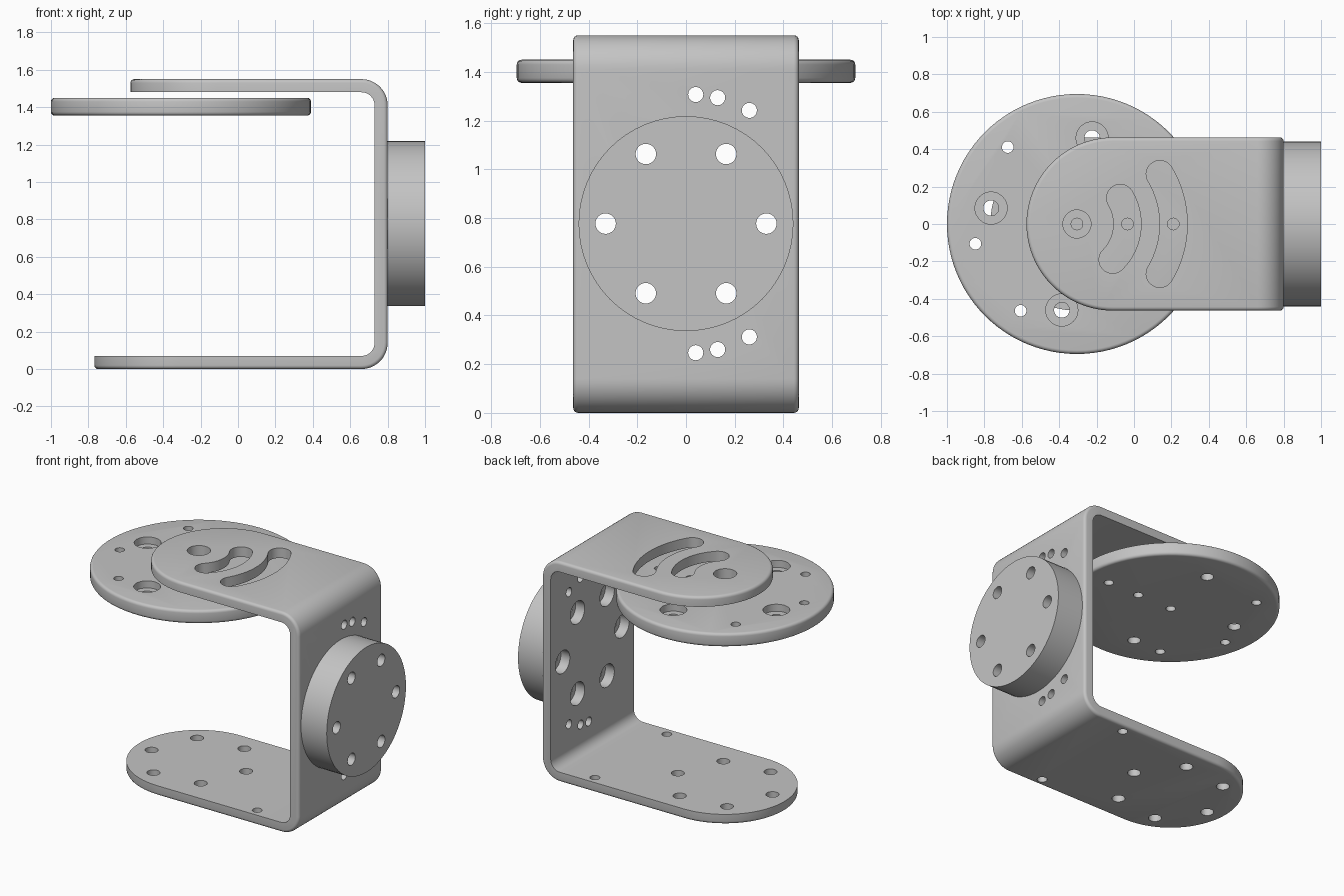
import bpy, bmesh
from math import sin, cos, pi, radians, hypot

cube = bpy.data.objects.get("Cube")
if cube:
    bpy.data.objects.remove(cube, do_unlink=True)

GREY = (0.55, 0.55, 0.55, 1.0)
metal = bpy.data.materials.new("grey metal")
metal.use_nodes = True
metal.diffuse_color = GREY
metal.node_tree.nodes["Principled BSDF"].inputs["Base Color"].default_value = GREY

# Main dimensions
WIDTH, THICK, BEND, HEIGHT, WALL = 0.463, 0.07, 0.14, 1.55, 0.80
PIVOT = -0.305          # x of the disc centre and of the lower flange's round end
MID = 0.777             # height of the hub axis


def make_object(name, bm):
    bmesh.ops.recalc_face_normals(bm, faces=bm.faces)
    mesh = bpy.data.meshes.new(name)
    bm.to_mesh(mesh)
    bm.free()
    mesh.materials.append(metal)
    obj = bpy.data.objects.new(name, mesh)
    bpy.context.collection.objects.link(obj)
    return obj


def circle(u, v, r, n=32):
    return [(u + r * cos(2 * pi * i / n), v + r * sin(2 * pi * i / n)) for i in range(n)]


def ring(u, v, r, degrees):
    return [(u + r * cos(radians(d)), v + r * sin(radians(d))) for d in degrees]


def slot(u, v, r, half, start, end, n=16):
    """Outline of a curved slot with round ends."""
    a, b = radians(start), radians(end)
    pts = []
    for i in range(n + 1):
        t = a + (b - a) * i / n
        pts.append((u + (r + half) * cos(t), v + (r + half) * sin(t)))
    for base, turn in ((b, 0), (a, pi)):
        cu, cv = u + r * cos(base), v + r * sin(base)
        pts += [(cu + half * cos(base + turn + pi * i / n),
                 cv + half * sin(base + turn + pi * i / n)) for i in range(1, n)]
        if turn == 0:
            for i in range(n + 1):
                t = b + (a - b) * i / n
                pts.append((u + (r - half) * cos(t), v + (r - half) * sin(t)))
    return pts


def prism(bm, outline, lo, hi, axis="z"):
    def place(p, h):
        return (h, p[0], p[1]) if axis == "x" else (p[0], p[1], h)
    low = [bm.verts.new(place(p, lo)) for p in outline]
    high = [bm.verts.new(place(p, hi)) for p in outline]
    bm.faces.new(low[::-1])
    bm.faces.new(high)
    for i in range(len(low)):
        j = (i + 1) % len(low)
        bm.faces.new((low[i], low[j], high[j], high[i]))


def cut(target, prisms):
    """Subtract a list of (outline, lo, hi, axis) prisms."""
    bm = bmesh.new()
    for args in prisms:
        prism(bm, *args)
    cutter = make_object("cutter", bm)
    cutter.hide_render = True
    mod = target.modifiers.new("holes", "BOOLEAN")
    mod.operation, mod.solver, mod.object = "DIFFERENCE", "EXACT", cutter
    bpy.context.view_layer.objects.active = target
    bpy.ops.object.modifier_apply(modifier=mod.name)
    bpy.data.objects.remove(cutter, do_unlink=True)


def bevel(bm, edges, size):
    bmesh.ops.bevel(bm, geom=edges, offset=size, segments=4, profile=0.5, affect="EDGES")


# Bracket: stations of (outer point, inner point, half width) along the U
def flange(centre, z_out, z_in, n=24):
    return [((centre - WIDTH * cos(a), z_out), (centre - WIDTH * cos(a), z_in), WIDTH * sin(a))
            for a in (pi / 2 * i / n for i in range(n + 1))]


def bend(z, first, n=12):
    x, inner = WALL - BEND, BEND - THICK
    angles = [radians(first) + pi / 2 * i / n for i in range(n + 1)]
    return [((x + BEND * cos(a), z + BEND * sin(a)),
             (x + inner * cos(a), z + inner * sin(a)), WIDTH) for a in angles]


stations = (flange(PIVOT, 0, THICK) + bend(BEND, -90) + bend(HEIGHT - BEND, 0)
            + flange(-0.112, HEIGHT, HEIGHT - THICK)[::-1])
bm = bmesh.new()
loops = []
for outer, inner, w in stations:
    loops.append([bm.verts.new((p[0], y, p[1]))
                  for p, y in ((outer, -w), (outer, w), (inner, w), (inner, -w))])
for a, b in zip(loops, loops[1:]):
    for i in range(4):
        j = (i + 1) % 4
        bm.faces.new((a[i], a[j], b[j], b[i]))
bmesh.ops.remove_doubles(bm, verts=bm.verts, dist=1e-4)
bmesh.ops.dissolve_degenerate(bm, edges=bm.edges, dist=1e-4)
bmesh.ops.recalc_face_normals(bm, faces=bm.faces)
bmesh.ops.dissolve_limit(bm, angle_limit=0.01, verts=bm.verts, edges=bm.edges)


def is_outer(v):
    x, _, z = v.co
    m = THICK - 0.005
    return not (x < WALL - m and m < z < HEIGHT - m)


bevel(bm, [e for e in bm.edges if len(e.link_faces) == 2 and e.calc_face_angle() > 1
           and all(is_outer(v) for v in e.verts)], 0.02)
bracket = make_object("bracket", bm)

# Holes of the bracket: wall, lower flange, upper flange
bolts = ring(0, MID, 0.33, range(0, 360, 60))
pins = [(y, MID + s * dz) for y, dz in ((0.04, 0.53), (0.13, 0.517), (0.26, 0.465)) for s in (1, -1)]
holes = [(circle(u, v, 0.08), 0.6, 0.9, "x") for u, v in bolts]
holes += [(circle(u, v, 0.031), 0.6, 0.9, "x") for u, v in pins]
holes += [(circle(u, v, 0.042), -0.1, 0.2) for u, v in ring(PIVOT, 0, 0.342, range(7, 367, 60))]
holes += [(circle(0.43, y, 0.032), -0.1, 0.2) for y in (-0.4, 0.4)]
holes += [(outline, 1.4, 1.6) for outline in (circle(PIVOT, 0, 0.075),
                                              slot(PIVOT, 0, 0.27, 0.073, -45, 31),
                                              slot(PIVOT, 0, 0.517, 0.073, -31, 31))]
cut(bracket, holes)

# Hub on the outside of the wall
bm = bmesh.new()
prism(bm, circle(0, MID, 0.441, 64), WALL, 1.0, "x")
hub = make_object("hub", bm)
cut(hub, [(circle(u, v, 0.042), 0.7, 1.1, "x") for u, v in bolts])

# Round plate under the upper flange
bm = bmesh.new()
prism(bm, circle(PIVOT, 0, 0.695, 96), 1.355, 1.45)
bmesh.ops.recalc_face_normals(bm, faces=bm.faces)
bevel(bm, [e for e in bm.edges if e.calc_face_angle() > 1], 0.02)
disc = make_object("round_plate", bm)
screws = ring(PIVOT, 0, 0.467, (80, 169.5, 260))
small = ring(PIVOT, 0, 0.553, (132, 191, 237)) + [(PIVOT, 0), (-0.035, 0), (0.21, 0)]
cut(disc, [(circle(u, v, 0.086), 1.40, 1.5) for u, v in screws]
    + [(circle(u, v, 0.031), 1.3, 1.5) for u, v in small])
cut(disc, [(circle(u, v, 0.041), 1.3, 1.5) for u, v in screws])

# Smooth shading with crisp edges
for obj in (bracket, hub, disc):
    bpy.ops.object.select_all(action="DESELECT")
    obj.select_set(True)
    bpy.context.view_layer.objects.active = obj
    bpy.ops.object.shade_smooth_by_angle(angle=radians(35))
